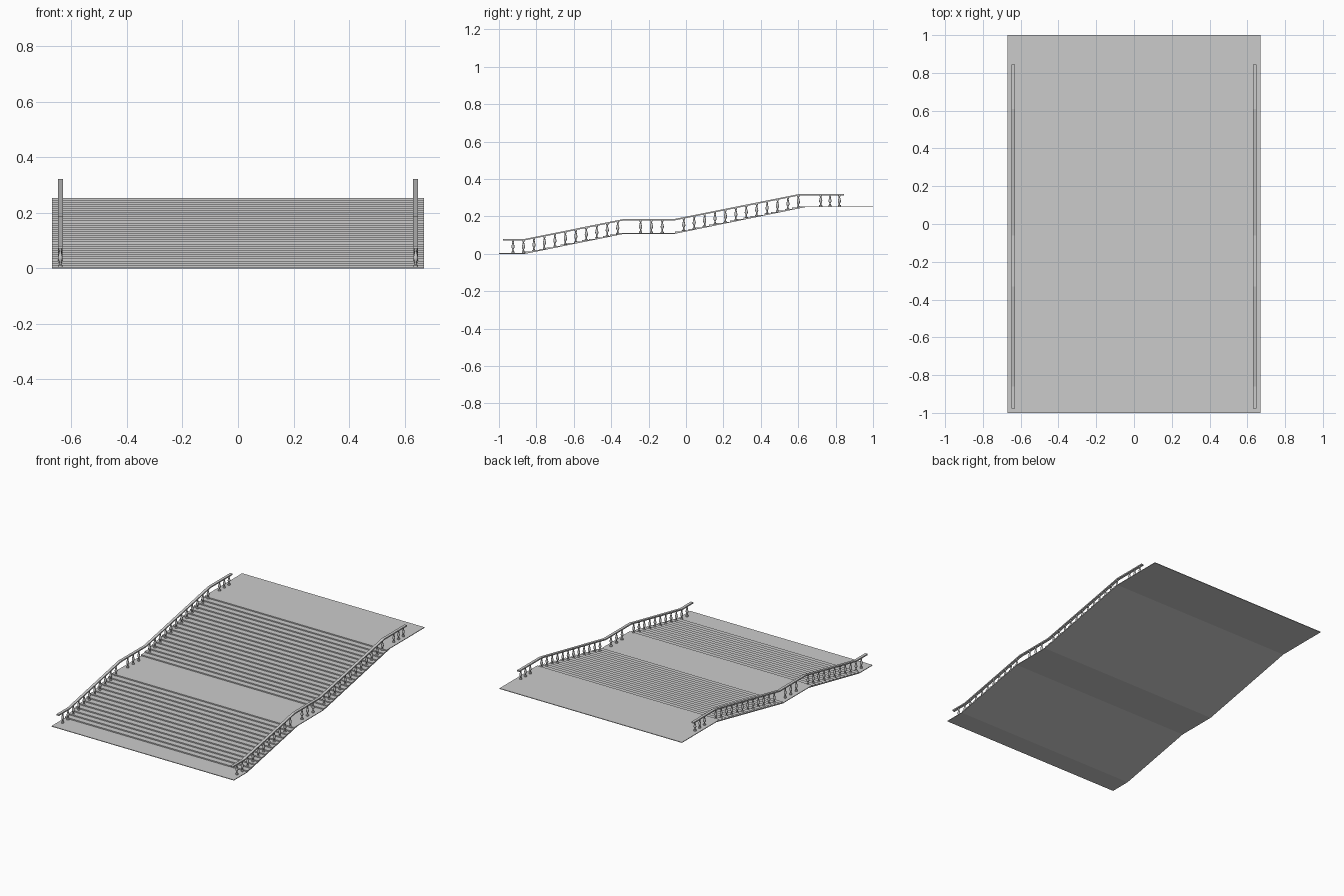
import bpy, bmesh, math

if "Cube" in bpy.data.objects:
    bpy.data.objects.remove(bpy.data.objects["Cube"])

HALF_W = 0.67
RAIL_X = 0.64
SLAB = 0.004
# walking line (y, z): bottom landing, flight, landing, flight, top landing
FLOOR = [(-1, 0.004), (-0.86, 0.004), (-0.33, 0.111), (-0.06, 0.111), (0.64, 0.254), (1, 0.254)]
STEPS = {1: 14, 3: 19}
# centre line of the handrail
RAIL = [(-0.978, 0.076), (-0.86, 0.076), (-0.33, 0.183), (-0.06, 0.183), (0.61, 0.317), (0.845, 0.317)]
RAIL_H = 0.008
RAIL_W = 0.018


def height(line, y):
    for (y0, z0), (y1, z1) in zip(line, line[1:]):
        if y <= y1:
            return z0 + (z1 - z0) * (y - y0) / (y1 - y0)
    return line[-1][1]


def make_object(name, bm):
    bmesh.ops.recalc_face_normals(bm, faces=bm.faces)
    me = bpy.data.meshes.new(name)
    bm.to_mesh(me)
    bm.free()
    ob = bpy.data.objects.new(name, me)
    bpy.context.collection.objects.link(ob)
    return ob


def strip(name, top, bottom, x0, x1):
    """Extrude a (y, z) outline across x."""
    bm = bmesh.new()
    face = bm.faces.new([bm.verts.new((x0, y, z)) for y, z in top + bottom[::-1]])
    new = bmesh.ops.extrude_face_region(bm, geom=[face])["geom"]
    for v in new:
        if isinstance(v, bmesh.types.BMVert):
            v.co.x = x1
    bmesh.ops.triangulate(bm, faces=[f for f in bm.faces if len(f.verts) > 4])
    return make_object(name, bm)


# Stepped slab with a sloping underside
top = []
for i, (y, z) in enumerate(FLOOR):
    top.append((y, z))
    if i in STEPS:
        n = STEPS[i]
        y1, z1 = FLOOR[i + 1]
        dy, dz = (y1 - y) / n, (z1 - z) / n
        for k in range(n):
            if k:
                top.append((y + k * dy, z + k * dz))
            top.append((y + k * dy, z + (k + 1) * dz))
under = [(y, z - SLAB) for y, z in FLOOR]
strip("staircase", top, under, -HALF_W, HALF_W)

# Handrails
for side, label in ((-1, "left"), (1, "right")):
    strip(label + "_handrail",
          [(y, z + RAIL_H / 2) for y, z in RAIL],
          [(y, z - RAIL_H / 2) for y, z in RAIL],
          side * RAIL_X - RAIL_W / 2, side * RAIL_X + RAIL_W / 2)

# Turned balusters: (radius, fraction of height)
PROFILE = [(0.0085, 0), (0.0085, 0.09), (0.0045, 0.14), (0.0035, 0.28), (0.008, 0.42),
           (0.0085, 0.5), (0.006, 0.66), (0.0035, 0.85), (0.006, 0.93), (0.006, 1)]
SIDES = 12


def baluster(bm, x, y, z0, z1):
    rings = []
    for r, f in PROFILE:
        rings.append([bm.verts.new((x + r * math.cos(2 * math.pi * k / SIDES),
                                    y + r * math.sin(2 * math.pi * k / SIDES),
                                    z0 + (z1 - z0) * f)) for k in range(SIDES)])
    for a, b in zip(rings, rings[1:]):
        for k in range(SIDES):
            j = (k + 1) % SIDES
            bm.faces.new((a[k], a[j], b[j], b[k]))
    bm.faces.new(rings[0][::-1])
    bm.faces.new(rings[-1])


# runs of balusters: start y, spacing, count
RUNS = [(-0.925, 0.056, 11), (-0.243, 0.058, 3), (-0.012, 0.0557, 12), (0.72, 0.05, 3)]
for side, label in ((-1, "left"), (1, "right")):
    bm = bmesh.new()
    for start, gap, count in RUNS:
        for k in range(count):
            y = start + k * gap
            baluster(bm, side * RAIL_X, y, height(FLOOR, y), height(RAIL, y) - RAIL_H / 2 + 0.001)
    ob = make_object(label + "_balusters", bm)
    bpy.ops.object.select_all(action='DESELECT')
    ob.select_set(True)
    bpy.context.view_layer.objects.active = ob
    bpy.ops.object.shade_smooth_by_angle(angle=math.radians(40))
